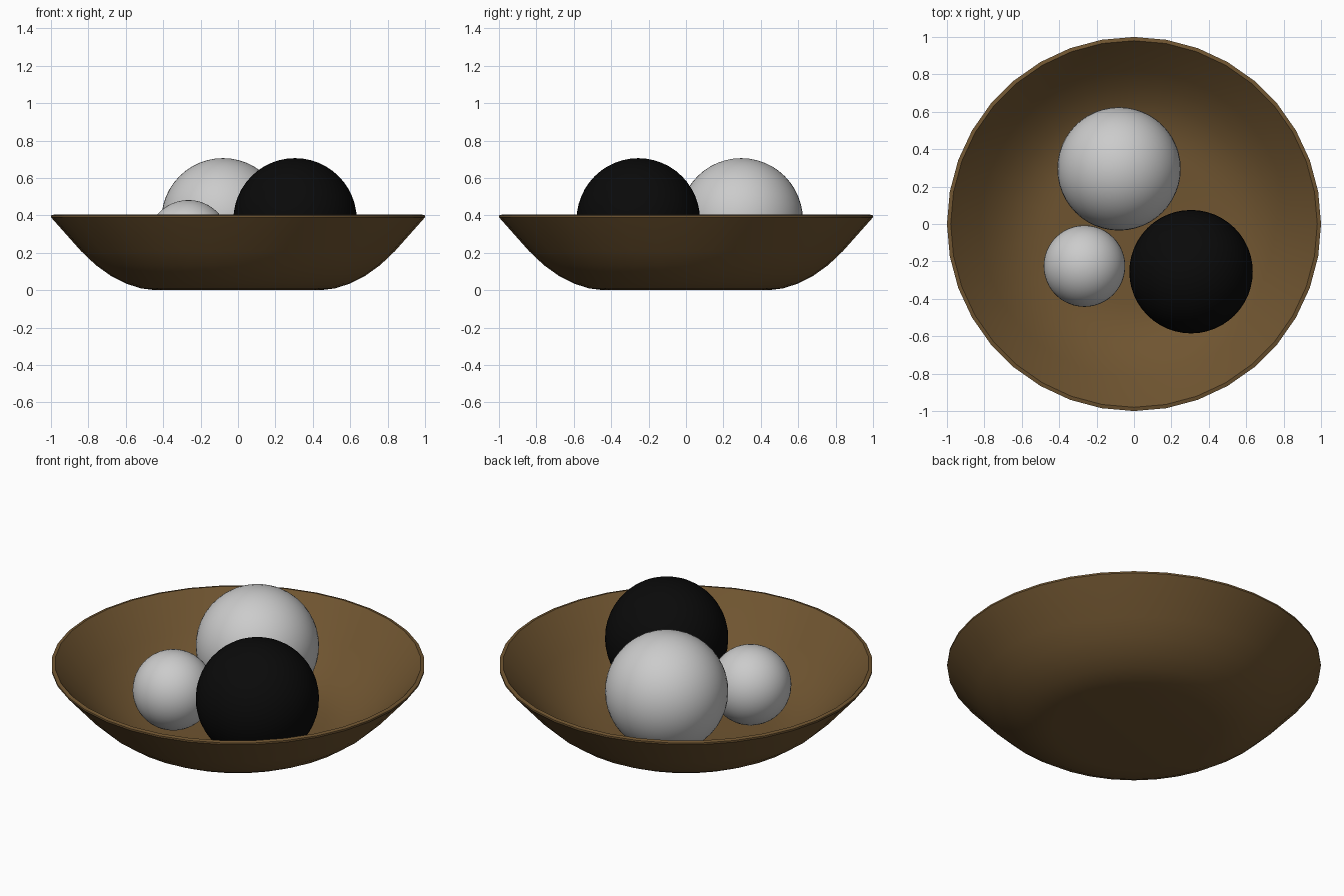
import bpy, bmesh, math

if "Cube" in bpy.data.objects:
    bpy.data.objects.remove(bpy.data.objects["Cube"])


def paint(obj, name, color):
    mat = bpy.data.materials.new(name)
    mat.diffuse_color = (*color, 1)
    mat.use_nodes = True
    mat.node_tree.nodes["Principled BSDF"].inputs["Base Color"].default_value = mat.diffuse_color
    obj.data.materials.append(mat)


def smooth(obj, angle=40):
    bpy.ops.object.select_all(action='DESELECT')
    obj.select_set(True)
    bpy.context.view_layer.objects.active = obj
    bpy.ops.object.shade_smooth_by_angle(angle=math.radians(angle))


def lathe(name, profile, sides):
    bm = bmesh.new()
    verts = [bm.verts.new((r, 0, z)) for r, z in profile]
    edges = [bm.edges.new(pair) for pair in zip(verts, verts[1:])]
    bmesh.ops.spin(bm, geom=verts + edges, axis=(0, 0, 1), cent=(0, 0, 0),
                   angle=2 * math.pi, steps=sides)
    bmesh.ops.remove_doubles(bm, verts=bm.verts, dist=1e-5)
    bmesh.ops.recalc_face_normals(bm, faces=bm.faces)
    mesh = bpy.data.meshes.new(name)
    bm.to_mesh(mesh)
    bm.free()
    obj = bpy.data.objects.new(name, mesh)
    bpy.context.collection.objects.link(obj)
    return obj


def ball(name, loc, radius):
    bpy.ops.mesh.primitive_uv_sphere_add(segments=48, ring_count=24,
                                         radius=radius, location=loc)
    obj = bpy.context.object
    obj.name = name
    smooth(obj)
    return obj


# Bowl: outer skin up to the rim, then the inner skin back to the centre
outer = [(0, 0), (0.44, 0), (0.52, 0.010), (0.60, 0.036), (0.68, 0.077),
         (0.76, 0.134), (0.84, 0.210), (1.0, 0.39), (1.0, 0.40)]
inner = [(0.98, 0.405), (0.82, 0.230), (0.74, 0.160), (0.66, 0.105),
         (0.58, 0.068), (0.50, 0.048), (0.43, 0.042), (0, 0.042)]
bowl = lathe("bowl", outer + inner, 36)
smooth(bowl)
paint(bowl, "brown_wood", (0.16, 0.09, 0.03))

# Balls resting on the bowl floor
ball("large_grey_ball", (-0.08, 0.295, 0.376), 0.33)
small = ball("small_white_ball", (-0.265, -0.225, 0.264), 0.218)
paint(small, "white", (0.8, 0.8, 0.8))
black = ball("large_black_ball", (0.305, -0.255, 0.376), 0.33)
paint(black, "black", (0.003, 0.003, 0.003))
